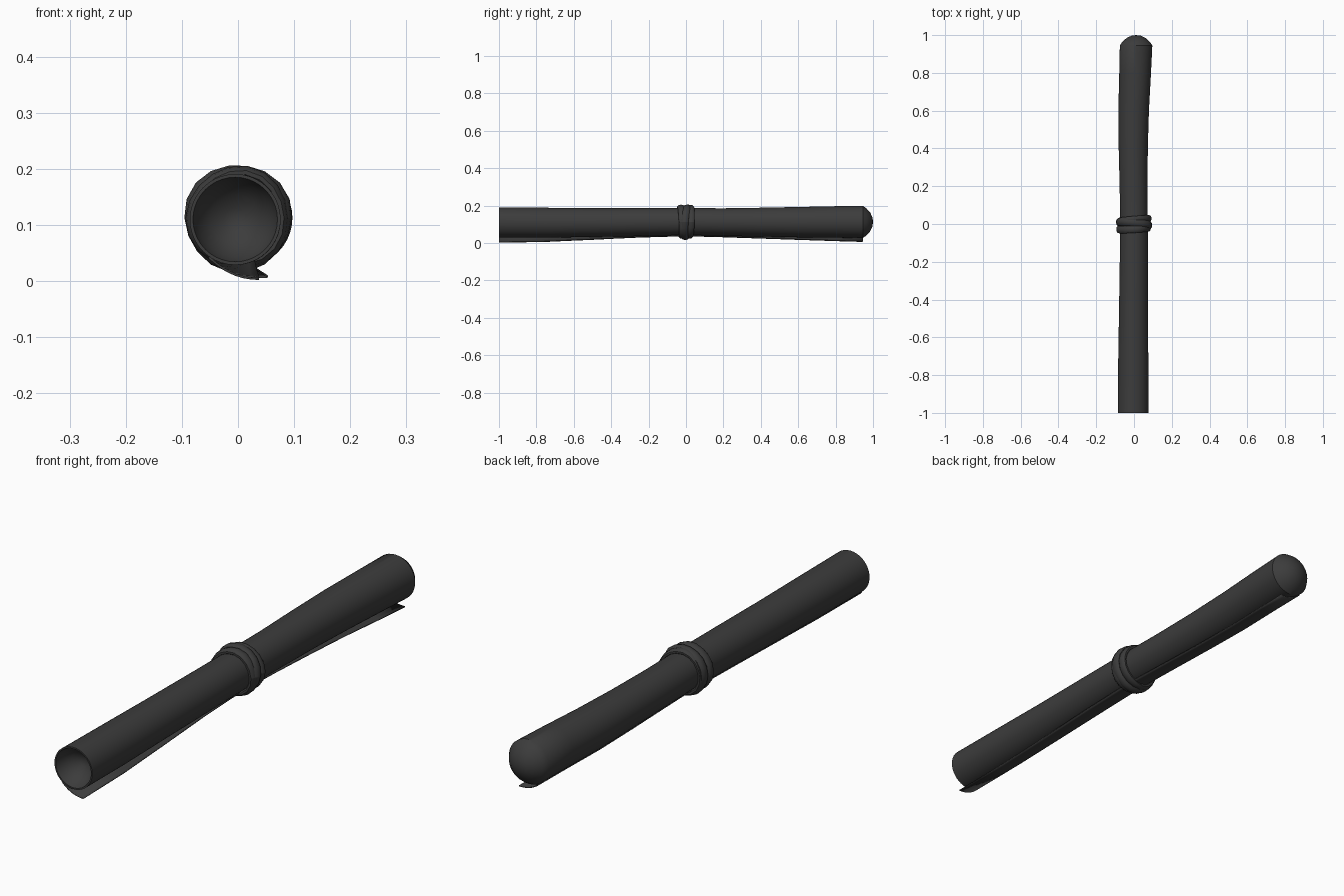
import bpy, bmesh
from math import sin, cos, pi, radians

if "Cube" in bpy.data.objects:
    bpy.data.objects.remove(bpy.data.objects["Cube"])

dark = bpy.data.materials.new("charcoal")
dark.use_nodes = True
dark.diffuse_color = (0.045, 0.045, 0.045, 1)
dark.node_tree.nodes["Principled BSDF"].inputs["Base Color"].default_value = dark.diffuse_color

# Stations along the roll: y, centre x, centre z, radius, flap tip distance
STATIONS = [(-1, -.005, .11, .081, .113), (-.75, -.004, .109, .08, .108),
            (-.5, -.003, .11, .077, .096), (-.25, -.001, .112, .075, .083),
            (0, 0, .114, .073, .076), (.2, -.002, .112, .074, .081),
            (.4, -.004, .112, .077, .09), (.6, -.002, .112, .081, .098),
            (.8, .006, .113, .084, .107), (.945, .011, .113, .086, .112)]
SIDES = 40


def loft(name, rows, closed):
    """Skin neighbouring rows of points; a row of one point makes a fan."""
    bm = bmesh.new()
    rows = [[bm.verts.new(p) for p in row] for row in rows]
    for a, b in zip(rows, rows[1:]):
        n = max(len(a), len(b))
        for i in range(n if closed else n - 1):
            j = (i + 1) % n
            quad = [a[i % len(a)], a[j % len(a)], b[j % len(b)], b[i % len(b)]]
            bm.faces.new(list(dict.fromkeys(quad)))
    bmesh.ops.recalc_face_normals(bm, faces=bm.faces)
    mesh = bpy.data.meshes.new(name)
    bm.to_mesh(mesh)
    bm.free()
    obj = bpy.data.objects.new(name, mesh)
    bpy.context.collection.objects.link(obj)
    mesh.materials.append(dark)
    bpy.ops.object.select_all(action='DESELECT')
    obj.select_set(True)
    bpy.context.view_layer.objects.active = obj
    bpy.ops.object.shade_smooth_by_angle(angle=radians(35))
    return obj


def ring(y, cx, cz, r):
    if r == 0:
        return [(cx, y, cz)]
    return [(cx + r * cos(2 * pi * i / SIDES), y, cz + r * sin(2 * pi * i / SIDES))
            for i in range(SIDES)]


# Rolled sheet: hollow bowl at the front, shallow dome at the back
_, fx, fz, fr, _ = STATIONS[0]
_, bx, bz, br, _ = STATIONS[-1]
bowl = [(-.925, 0), (-.93, .25), (-.945, .55), (-.97, .82), (-1, .93)]
dome = [(.965, .84), (.985, .58), (.997, .28), (1, 0)]
rows = [ring(y, fx, fz, fr * k) for y, k in bowl]
rows += [ring(y, cx, cz, r) for y, cx, cz, r, _ in STATIONS]
rows += [ring(y, bx, bz, br * k) for y, k in dome]
loft("rolled_sheet", rows, True)

# Loose edge of the sheet, lifting away from the roll underneath
rows = []
for y, cx, cz, r, tip in STATIONS:
    row = []
    for i in range(9):
        t = i / 8
        a = radians(-125 + 57 * t)
        d = r + .001 + (tip - r) * t ** 1.4
        row.append((cx + d * cos(a), y, cz + d * sin(a)))
    rows.append(row)
flap = loft("loose_edge", rows, False)
solid = flap.modifiers.new("thickness", 'SOLIDIFY')
solid.thickness = .004
solid.offset = 0


# Cords wrapped round the middle, each tilted a little differently
def cord(name, y, tilt_x, tilt_z, major, half_width, half_depth):
    around, section = 18, 10
    rows = []
    for i in range(around + 1):
        a = 2 * pi * i / around
        row = []
        for j in range(section):
            b = 2 * pi * j / section
            d = major + .002 * sin(3 * a + y * 90) + half_depth * cos(b)
            row.append((d * cos(a),
                        y + half_width * sin(b) + tilt_x * cos(a) + tilt_z * sin(a),
                        .113 + d * sin(a)))
        rows.append(row)
    obj = loft(name, rows, True)
    return obj


cord("front_cord", -.024, .005, -.004, .08, .02, .012)
cord("middle_cord", .002, -.008, .006, .084, .02, .012)
cord("back_cord", .022, .007, .003, .08, .018, .011)
